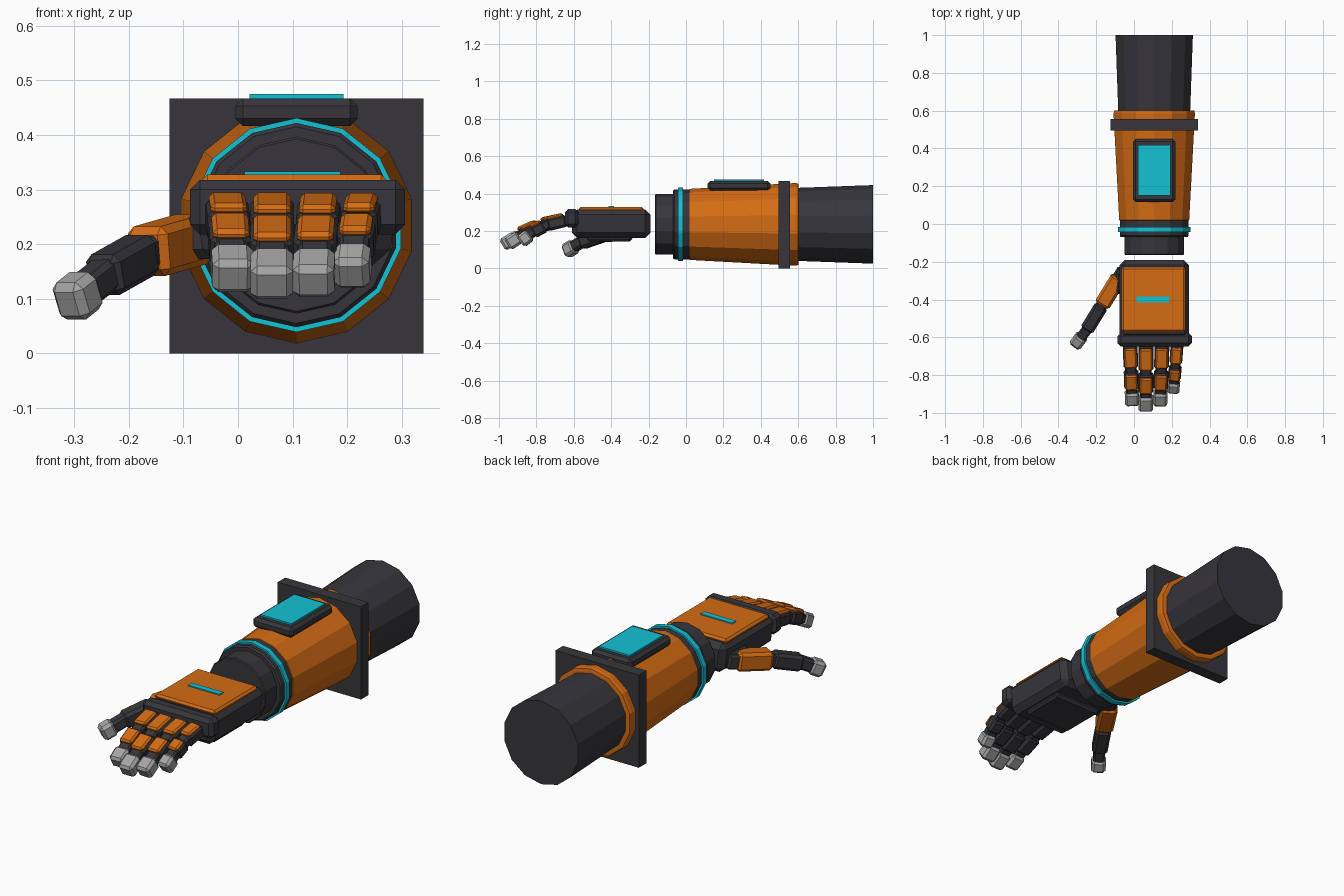
import bpy, bmesh
from math import radians, sin, cos, pi
from mathutils import Vector, Matrix

cube = bpy.data.objects.get("Cube")
if cube:
    bpy.data.objects.remove(cube, do_unlink=True)

AXIS_X, AXIS_Z = 0.107, 0.235


def material(name, rgb):
    m = bpy.data.materials.new(name)
    m.use_nodes = True
    m.diffuse_color = (*rgb, 1)
    m.node_tree.nodes["Principled BSDF"].inputs["Base Color"].default_value = (*rgb, 1)
    return m


DARK = material("charcoal", (0.038, 0.036, 0.043))
ORANGE = material("orange", (0.66, 0.15, 0.007))
CYAN = material("cyan", (0.007, 0.54, 0.66))
GREY = material("light_grey", (0.38, 0.38, 0.38))


def finish(name, bm, mat, bevel):
    bmesh.ops.recalc_face_normals(bm, faces=bm.faces)
    if bevel:
        bmesh.ops.bevel(bm, geom=bm.edges[:], offset=bevel, segments=1,
                        affect='EDGES', clamp_overlap=True)
    mesh = bpy.data.meshes.new(name)
    bm.to_mesh(mesh)
    bm.free()
    mesh.materials.append(mat)
    obj = bpy.data.objects.new(name, mesh)
    bpy.context.collection.objects.link(obj)
    return obj


def block(name, mat, centre, size, bevel=0.0, direction=None, taper=1.0):
    """Chamfered box; local -y follows direction, taper narrows its underside."""
    bm = bmesh.new()
    bmesh.ops.create_cube(bm, size=1)
    for v in bm.verts:
        if v.co.z < 0:
            v.co.x *= taper
        v.co = Vector(a * b for a, b in zip(v.co, size))
    obj = finish(name, bm, mat, bevel)
    turn = direction.to_track_quat('-Y', 'Z').to_matrix().to_4x4() if direction else Matrix()
    obj.data.transform(Matrix.Translation(centre) @ turn)
    return obj


def sleeve(name, mat, profile, sides=14):
    """Closed lathe along y from (y, radius) pairs, a vertex at the top."""
    bm = bmesh.new()
    rings = []
    for y, r in profile:
        angles = [2 * pi * i / sides for i in range(sides)]
        rings.append([bm.verts.new((AXIS_X + r * sin(a), y, AXIS_Z + r * cos(a)))
                      for a in angles])
    for a, b in zip(rings, rings[1:]):
        for i in range(sides):
            j = (i + 1) % sides
            bm.faces.new((a[i], a[j], b[j], b[i]))
    bm.faces.new(rings[0])
    bm.faces.new(rings[-1])
    return finish(name, bm, mat, 0)


# Arm
sleeve("upper_arm", DARK, [(0.56, 0.194), (1.0, 0.21)])
sleeve("forearm_shell", ORANGE, [(0.015, 0.182), (0.02, 0.19), (0.585, 0.221),
                                 (0.6, 0.218), (0.602, 0.205)])
sleeve("forearm_cuff", DARK, [(-0.07, 0.18), (-0.062, 0.187), (0.02, 0.187)])
sleeve("cuff_light_ring", CYAN, [(-0.043, 0.196), (-0.016, 0.196)])
sleeve("wrist", DARK, [(-0.165, 0.158), (-0.16, 0.162), (-0.06, 0.162)])
block("elbow_plate", DARK, (AXIS_X, 0.525, 0.2335), (0.465, 0.06, 0.467))

# Forearm display
block("display_frame", DARK, (AXIS_X, 0.283, 0.4415), (0.224, 0.335, 0.051), 0.014)
block("display_screen", CYAN, (AXIS_X, 0.284, 0.468), (0.172, 0.268, 0.014))

# Palm
block("palm", DARK, (AXIS_X, -0.4, 0.239), (0.376, 0.42, 0.152), 0.028, taper=0.9)
block("palm_pad", DARK, (AXIS_X, -0.41, 0.163), (0.27, 0.24, 0.04), 0.012)
block("knuckle_bar", DARK, (0.109, -0.612, 0.268), (0.394, 0.072, 0.1), 0.018)
block("hand_plate", ORANGE, (0.103, -0.4, 0.315), (0.338, 0.345, 0.026), 0.01)
block("hand_light", CYAN, (0.1, -0.4, 0.329), (0.176, 0.03, 0.009))

# Fingers: base x, tip x, width, segment lengths, downward pitches
fingers = {
    "index": (-0.021, -0.009, 0.078, (0.142, 0.118, 0.088), (12, 24, 30)),
    "middle": (0.063, 0.062, 0.08, (0.156, 0.126, 0.098), (12, 24, 31)),
    "ring": (0.149, 0.138, 0.078, (0.145, 0.118, 0.09), (13, 25, 33)),
    "little": (0.229, 0.207, 0.068, (0.12, 0.09, 0.075), (14, 28, 38)),
}
for name, (x0, x1, width, lengths, pitches) in fingers.items():
    p = Vector((x0, -0.63, 0.258))
    yaw = (x1 - x0) / sum(lengths)
    for i, (length, pitch) in enumerate(zip(lengths, pitches)):
        a = radians(pitch)
        d = Vector((yaw, -cos(a), -sin(a))).normalized()
        up = Vector((0, -sin(a), cos(a)))
        part = f"{name}_finger_"
        # slim joint behind every segment
        block(f"{part}joint_{i + 1}", DARK, p, (width * 0.78, 0.05, 0.048), 0.008, d)
        if i < 2:
            body = length - 0.016
            block(f"{part}segment_{i + 1}", DARK, p + d * length / 2,
                  (width, body, 0.064), 0.012, d)
            block(f"{part}armour_{i + 1}", ORANGE,
                  p + d * (length * 0.54) + up * 0.033,
                  (width * 0.86, body * 0.85, 0.022), 0.008, d)
        else:
            block(f"{part}tip", GREY, p + d * (length * 0.56),
                  (width * 0.97, length * 0.88, 0.07), 0.012, d)
        p = p + d * length

# Thumb
path = [Vector(c) for c in ((-0.075, -0.275, 0.212), (-0.17, -0.43, 0.185),
                            (-0.25, -0.56, 0.14), (-0.313, -0.643, 0.09))]
block("thumb_mount", DARK, (-0.05, -0.31, 0.215), (0.1, 0.12, 0.085), 0.018)
styles = (("base", ORANGE, 0.086, 0.092), ("segment", DARK, 0.074, 0.078),
          ("tip", GREY, 0.07, 0.076))
for (part, mat, width, height), a, b in zip(styles, path, path[1:]):
    d = (b - a).normalized()
    length = (b - a).length
    back = 0.045 if part == "tip" else 0.006
    block("thumb_" + part, mat, (a + d * back + b) / 2,
          (width, length - back, height), 0.014, d)
    block("thumb_joint_" + part, DARK, a + d * 0.01, (width * 0.8, 0.1, height * 0.78), 0.01, d)
